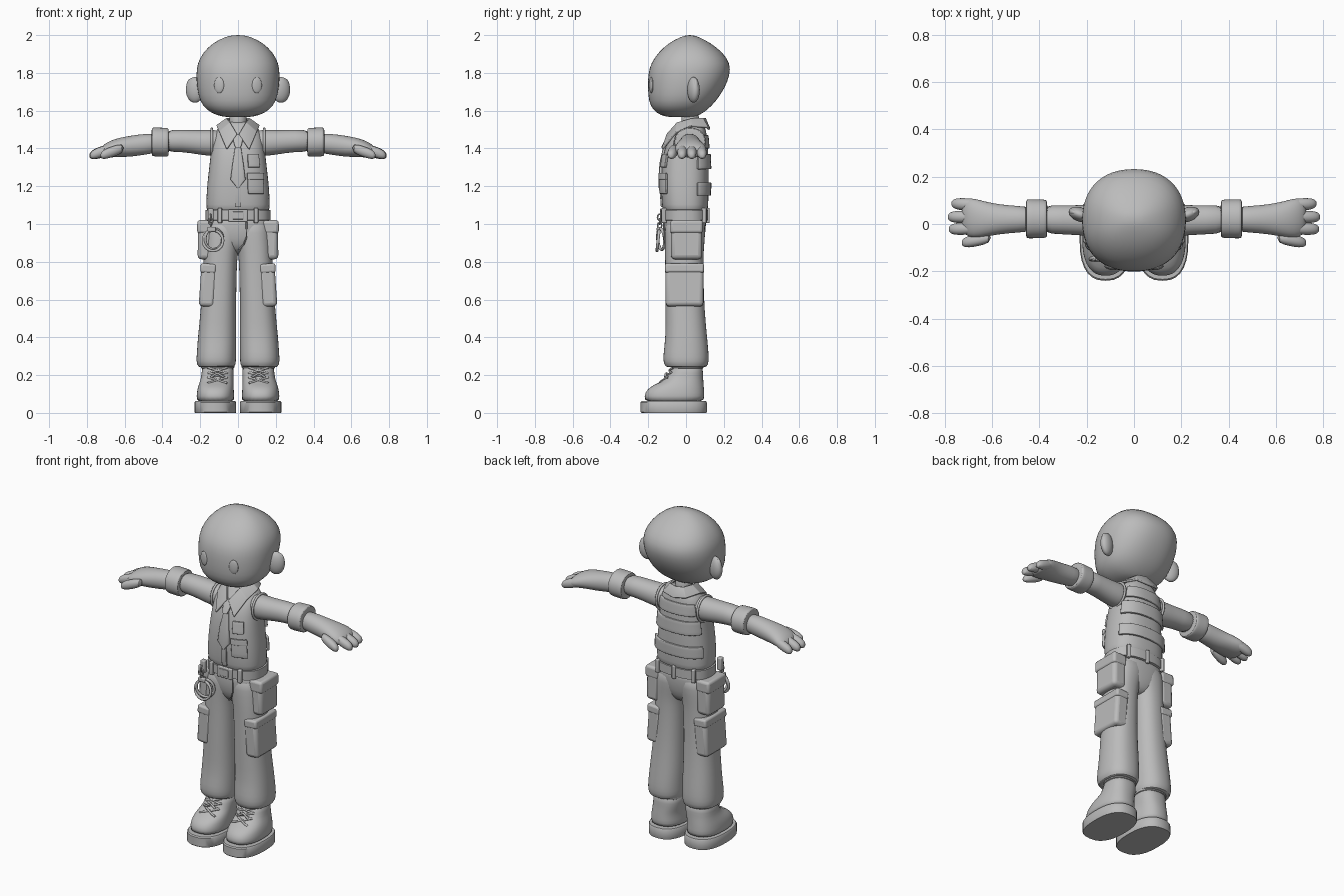
import bpy, bmesh, math
from mathutils import Matrix, Vector

old = bpy.data.objects.get("Cube")
if old:
    bpy.data.objects.remove(old)

GREY = (0.5, 0.5, 0.5, 1)
mat = bpy.data.materials.new("plain grey")
mat.use_nodes = True
mat.diffuse_color = GREY
mat.node_tree.nodes["Principled BSDF"].inputs["Base Color"].default_value = GREY


def finish(name, bm, mirror=False, bevel=0, solid=0, subsurf=0):
    """Turn a bmesh into a smooth shaded object with its modifiers."""
    bmesh.ops.recalc_face_normals(bm, faces=bm.faces)
    me = bpy.data.meshes.new(name)
    bm.to_mesh(me)
    bm.free()
    me.materials.append(mat)
    ob = bpy.data.objects.new(name, me)
    bpy.context.collection.objects.link(ob)
    if mirror:
        ob.modifiers.new("mirror", 'MIRROR').use_clip = True
    if solid:
        m = ob.modifiers.new("thickness", 'SOLIDIFY')
        m.thickness, m.offset = solid, 0
    if bevel:
        m = ob.modifiers.new("bevel", 'BEVEL')
        m.width, m.segments = bevel, 3
        m.limit_method = 'ANGLE'
    if subsurf:
        m = ob.modifiers.new("smooth", 'SUBSURF')
        m.levels = m.render_levels = subsurf
    bpy.ops.object.select_all(action='DESELECT')
    ob.select_set(True)
    bpy.context.view_layer.objects.active = ob
    bpy.ops.object.shade_smooth_by_angle(angle=math.radians(40))
    return ob


def outline(a, power):
    """Point of a unit superellipse at angle a."""
    return [math.copysign(abs(f(a)) ** (2 / power), f(a)) for f in (math.cos, math.sin)]


def loft(name, rings, axis='z', power=2.3, sides=28, subsurf=1, **kw):
    """Skin of rings: (place on axis, min u, max u, min v, max v)."""
    bm = bmesh.new()
    loops = []
    for t, u0, u1, v0, v1 in rings:
        loop = []
        for i in range(sides):
            c, s = outline(math.tau * i / sides, power)
            u, v = (u0 + u1) / 2 + c * (u1 - u0) / 2, (v0 + v1) / 2 + s * (v1 - v0) / 2
            loop.append(bm.verts.new((u, v, t) if axis == 'z' else (t, u, v)))
        loops.append(loop)
    for a, b in zip(loops, loops[1:]):
        for i in range(sides):
            j = (i + 1) % sides
            bm.faces.new((a[i], a[j], b[j], b[i]))
    bm.faces.new(loops[0])
    bm.faces.new(loops[-1])
    return finish(name, bm, subsurf=subsurf, **kw)


def limb(name, rings, **kw):
    """Loft along x from (x, centre y, centre z, radius y, radius z)."""
    return loft(name, [(x, y - ry, y + ry, z - rz, z + rz) for x, y, z, ry, rz in rings],
                axis='x', power=2.1, mirror=True, **kw)


def box(name, centre, size, bevel=0.015, turn=0, axis='Y', mirror=False):
    bm = bmesh.new()
    m = Matrix.Translation(centre) @ Matrix.Rotation(turn, 4, axis) @ Matrix.Diagonal((*size, 1))
    bmesh.ops.create_cube(bm, size=1, matrix=m)
    return finish(name, bm, mirror, bevel)


def ball(name, centre, radii, turn=0, axis='Z', mirror=True):
    bm = bmesh.new()
    m = Matrix.Translation(centre) @ Matrix.Rotation(turn, 4, axis) @ Matrix.Diagonal((*radii, 1))
    bmesh.ops.create_uvsphere(bm, u_segments=32, v_segments=20, radius=1, matrix=m)
    return finish(name, bm, mirror)


def tube(name, points, radius, closed=False, mirror=False):
    """Round wire through the points."""
    cu = bpy.data.curves.new(name, 'CURVE')
    cu.dimensions = '3D'
    cu.bevel_depth, cu.bevel_resolution = radius, 2
    sp = cu.splines.new('POLY')
    sp.points.add(len(points) - 1)
    for p, q in zip(sp.points, points):
        p.co = (*q, 1)
    sp.use_cyclic_u = closed
    cu.materials.append(mat)
    ob = bpy.data.objects.new(name, cu)
    bpy.context.collection.objects.link(ob)
    if mirror:
        ob.modifiers.new("mirror", 'MIRROR')


def circle(centre, u, v, n=32):
    c, u, v = Vector(centre), Vector(u), Vector(v)
    return [c + u * math.cos(math.tau * i / n) + v * math.sin(math.tau * i / n) for i in range(n)]


def between(rings, z):
    """Ring of a profile at height z."""
    for a, b in zip(rings, rings[1:]):
        if a[0] <= z <= b[0]:
            f = (z - a[0]) / (b[0] - a[0])
            return [p + (q - p) * f for p, q in zip(a, b)]


# Head, ears, eyes and neck
loft("head", [(z, -x, x, f, b) for z, x, f, b in (
    (1.565, .06, -.09, .04), (1.575, .115, -.135, .07), (1.605, .17, -.178, .115),
    (1.65, .203, -.198, .16), (1.72, .218, -.203, .207), (1.79, .222, -.202, .234),
    (1.85, .217, -.188, .235), (1.91, .185, -.146, .195), (1.96, .132, -.09, .128),
    (1.99, .07, -.03, .07), (2.0, .025, .005, .035))], power=2.25, sides=32)
ball("ears", (.228, .04, 1.71), (.05, .03, .068), .35)
ball("ear_tips", (.25, .048, 1.715), (.026, .018, .055), .35)
ball("eyes", (.1, -.184, 1.735), (.027, .009, .042), .25)
loft("neck", [(z, -.047, .047, -.025, .07) for z in (1.48, 1.54, 1.6)], power=2)

# Shirt body
TORSO = [(z, -x, x, f, b) for z, x, f, b in (
    (1.06, .16, -.114, .108), (1.075, .168, -.125, .117), (1.13, .168, -.13, .119),
    (1.2, .165, -.133, .121), (1.3, .153, -.131, .121), (1.4, .142, -.115, .117),
    (1.46, .134, -.088, .112), (1.50, .115, -.055, .105), (1.53, .075, -.035, .095),
    (1.545, .05, -.02, .08))]
loft("shirt", TORSO, power=2.5)


def patch(name, z0, z1, a0, a1, lift=.006):
    """Raised panel that follows the shirt between two heights and angles in degrees."""
    bm = bmesh.new()
    rows = []
    for k in range(5):
        z = z0 + (z1 - z0) * k / 4
        _, x0, x1, y0, y1 = between(TORSO, z)
        row = []
        for i in range(17):
            c, s = outline(math.radians(a0 + (a1 - a0) * i / 16), 2.5)
            row.append(bm.verts.new((c * (x1 + lift), (y0 + y1) / 2 + s * ((y1 - y0) / 2 + lift), z)))
        rows.append(row)
    for a, b in zip(rows, rows[1:]):
        for i in range(16):
            bm.faces.new((a[i], a[i + 1], b[i + 1], b[i]))
    finish(name, bm, solid=.014, bevel=.004)


patch("lower_back_band", 1.15, 1.22, 25, 155)
patch("upper_back_band", 1.29, 1.37, 25, 155)
patch("yoke_back_panel", 1.40, 1.47, 35, 145, .001)
patch("chest_pocket", 1.16, 1.265, -77, -42)
patch("chest_pocket_flap", 1.235, 1.27, -78, -41, .010)
patch("chest_badge", 1.30, 1.37, -75, -48, .004)
patch("front_placket", 1.09, 1.40, -93, -87, .000)
tube("armhole_trim", circle((.139, .015, 1.43), (0, .074, 0), (0, 0, .074)), .007, True, True)

# Tie with knot
for name, rows in (("tie", ((1.19, .003), (1.235, .04), (1.32, .029), (1.42, .014))),
                   ("tie_knot", ((1.405, .014), (1.42, .02), (1.465, .03), (1.475, .022)))):
    rings = []
    for z, w in rows:
        y = between(TORSO, z)[3] - (.012 if name == "tie_knot" else .006)
        rings.append((z, -w, w, y - .007, y + .012))
    loft(name, rings, power=4, subsurf=0)

# Collar
inner = ((.004, -.098, 1.475), (.04, -.045, 1.535), (.058, .03, 1.556), (.042, .085, 1.56), (0, .098, 1.56))
outer = ((.06, -.126, 1.395), (.098, -.052, 1.485), (.112, .03, 1.518), (.075, .112, 1.51), (0, .124, 1.50))
bm = bmesh.new()
a, b = [[bm.verts.new(p) for p in row] for row in (inner, outer)]
for i in range(4):
    bm.faces.new((a[i], a[i + 1], b[i + 1], b[i]))
finish("collar", bm, mirror=True, solid=.013, bevel=.004)

# Sleeves, cuffs, forearms and hands
limb("sleeves", ((.06, .015, 1.425, .06, .068), (.14, .015, 1.43, .07, .07), (.2, .015, 1.431, .065, .065),
                 (.3, .018, 1.442, .061, .058), (.40, .02, 1.438, .062, .06)))
limb("sleeve_cuffs", ((.366, .022, 1.433, .06, .055), (.368, .022, 1.433, .078, .074),
                      (.376, .022, 1.433, .082, .077), (.41, .022, 1.433, .082, .077),
                      (.448, .022, 1.435, .084, .077), (.456, .022, 1.435, .08, .074),
                      (.458, .022, 1.435, .055, .05)))
limb("forearms", ((.40, .02, 1.43, .05, .05), (.5, .02, 1.422, .057, .056), (.57, .02, 1.411, .063, .056),
                  (.63, .02, 1.406, .075, .051), (.68, .025, 1.396, .085, .044),
                  (.715, .03, 1.384, .078, .034), (.73, .03, 1.378, .05, .02)))
for name, y, tip, drift in (("outer_finger", .08, .772, .006), ("middle_finger", .03, .787, 0),
                            ("inner_finger", -.018, .783, -.004), ("thumb", -.058, .728, -.022)):
    limb(name, [(tip - d, y + drift * (1 - d / .12), 1.362 + d * .33, r, r * 1.1) for d, r in
                ((.125, .022), (.07, .027), (.03, .026), (.008, .019), (0, .008))], sides=16)

# Trousers
loft("trouser_legs", ((.262, .05, .17, -.06, .07), (.24, .035, .195, -.085, .09), (.243, .016, .212, -.11, .112),
                      (.27, .01, .222, -.121, .121), (.32, .01, .218, -.12, .12), (.40, .008, .213, -.108, .112),
                      (.55, .01, .197, -.11, .098), (.70, .008, .187, -.11, .093), (.82, .004, .182, -.111, .092),
                      (.88, -.005, .179, -.112, .096), (.95, -.03, .176, -.112, .102),
                      (1.04, -.05, .168, -.112, .106)), mirror=True).modifiers["mirror"].use_clip = False
loft("trouser_seat", ((.84, -.04, .04, -.05, .05), (.865, -.09, .09, -.088, .08), (.92, -.165, .165, -.112, .1),
                      (1.0, -.174, .174, -.117, .107), (1.07, -.166, .166, -.115, .108)), power=2.5)
tube("fly_seam", ((.045, -.117, 1.01), (.045, -.116, .93), (.03, -.11, .89), (.004, -.09, .865)), .004)

# Belt, buckle and loops
loft("belt", [(z, -.171 + d, .171 - d, -.125 + d, .118 - d) for z, d in
              ((1.018, .01), (1.02, 0), (1.074, 0), (1.076, .01))], power=2.5, subsurf=0)
box("belt_buckle", (0, -.125, 1.045), (.1, .016, .066), .005)
box("buckle_plate", (0, -.132, 1.045), (.06, .012, .04), .004)
for x, y, t in ((.095, -.116, .2), (.12, .097, -.35)):
    box("belt_loops", (x, y, 1.045), (.022, .025, .08), .005, t, 'Z', True)
box("back_belt_loop", (0, .116, 1.045), (.022, .018, .08), .005)

# Hip and thigh pockets
box("hip_pouches", (.168, .003, .915), (.088, .165, .205), .022, -.02, mirror=True)
box("hip_pouch_flaps", (.171, .003, .985), (.09, .172, .07), .014, -.02, mirror=True)
box("thigh_pockets", (.158, -.008, .675), (.085, .2, .225), .02, -.07, mirror=True)
box("thigh_pocket_flaps", (.157, -.008, .765), (.083, .207, .05), .012, -.07, mirror=True)

# Handcuffs hanging from the belt
tube("handcuff_front", circle((-.132, -.148, .912), (.052, 0, 0), (0, .006, .054)), .008, True)
tube("handcuff_back", circle((-.128, -.132, .92), (.047, .018, 0), (0, -.004, .055)), .008, True)
box("handcuff_lock", (-.14, -.146, .972), (.045, .018, .024), .005)
for k in range(3):
    flat = (.011, 0, 0) if k % 2 else (0, .011, 0)
    tube("handcuff_chain", circle((-.145, -.14, .992 + k * .022), flat, (0, 0, .016), 14), .004, True)
box("handcuff_strap", (-.145, -.122, 1.045), (.03, .03, .075), .006)

# Boots
loft("soles", ((0, .012, .228, -.236, .108), (.004, .01, .23, -.24, .11), (.056, .01, .23, -.24, .11),
               (.062, .014, .226, -.234, .106)), power=2.5, subsurf=0, mirror=True)
BOOT = ((.05, .018, .22, -.222, .098), (.09, .02, .22, -.222, .098), (.125, .022, .216, -.208, .096),
        (.15, .024, .208, -.168, .094), (.172, .024, .2, -.118, .092), (.205, .022, .192, -.088, .09),
        (.27, .022, .192, -.068, .09))
loft("boots", BOOT, power=2.4, mirror=True)
loft("boot_collars", [(z, .018 + d, .197 - d, -.078 + d, .094 - d) for z, d in
                      ((.232, .012), (.235, 0), (.255, 0), (.258, .012))], mirror=True)

# Crossed laces and bows
for k in range(3):
    z = .16 + k * .026
    for flip in (1, -1):
        pts = []
        for t in (-1, -.5, 0, .5, 1):
            h = z + .013 + t * flip * .015
            pts.append((.109 + t * .052, between(BOOT, h)[3] - .005 + .016 * t * t, h))
        tube("boot_laces", pts, .006, mirror=True)
tube("lace_ties", ((.075, -.11, .19), (.1, -.108, .205), (.109, -.104, .21), (.12, -.108, .205),
                   (.145, -.11, .188)), .006, mirror=True)
